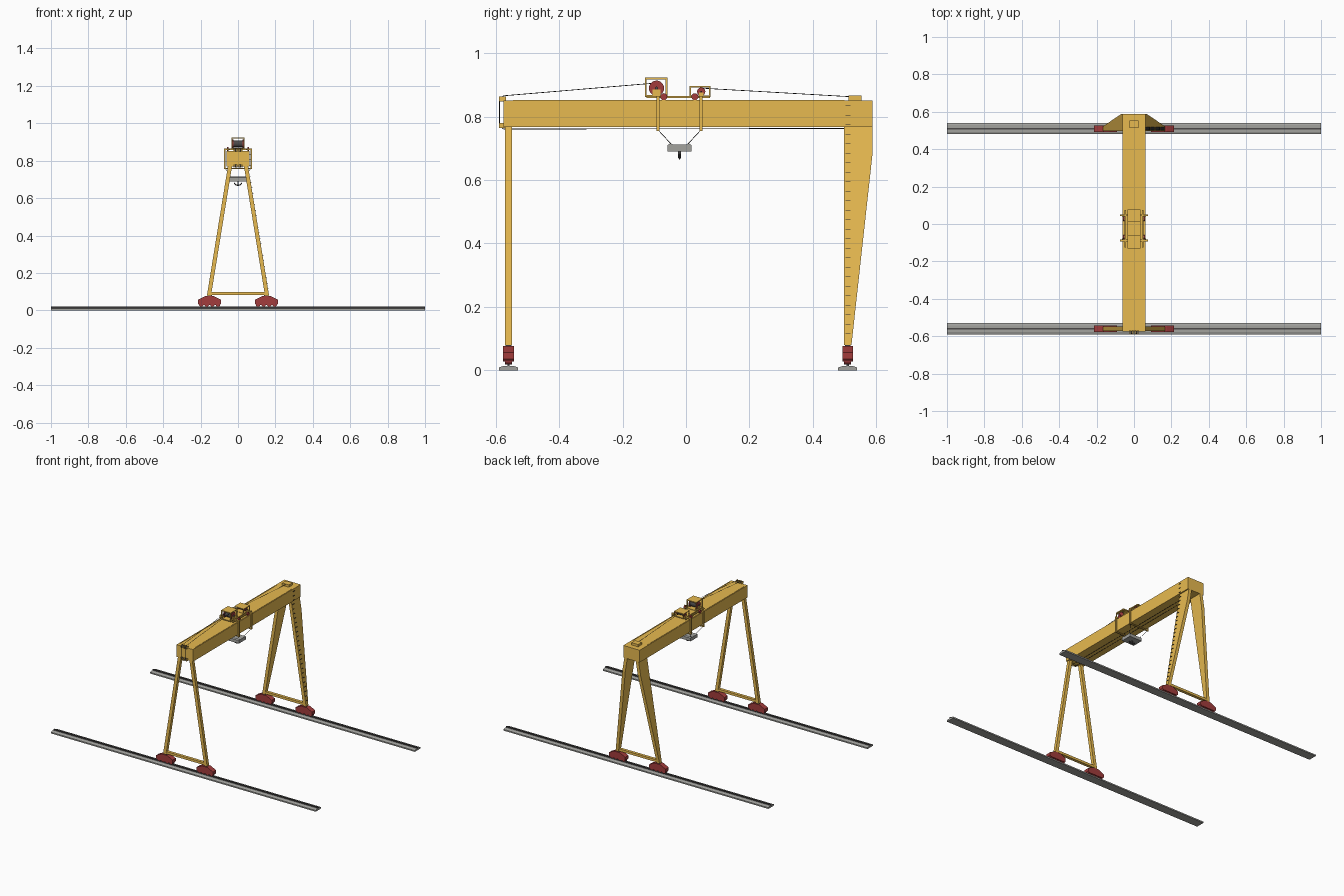
import bpy, bmesh, math
from mathutils import Vector

if "Cube" in bpy.data.objects:
    bpy.data.objects.remove(bpy.data.objects["Cube"])


def mat(name, c):
    m = bpy.data.materials.new(name)
    m.diffuse_color = (*c, 1)
    m.use_nodes = True
    m.node_tree.nodes["Principled BSDF"].inputs["Base Color"].default_value = m.diffuse_color
    return m


YELLOW = mat("crane yellow", (0.80, 0.49, 0.08))
RED = mat("bogie red", (0.36, 0.045, 0.045))
GREY = mat("concrete grey", (0.36, 0.36, 0.34))
STEEL = mat("dark steel", (0.07, 0.065, 0.065))
BLACK = mat("rope black", (0.02, 0.02, 0.02))


def finish(name, bm, m):
    bmesh.ops.recalc_face_normals(bm, faces=bm.faces)
    me = bpy.data.meshes.new(name)
    bm.to_mesh(me)
    bm.free()
    me.materials.append(m)
    ob = bpy.data.objects.new(name, me)
    bpy.context.collection.objects.link(ob)
    return ob


def add_box(bm, x0, x1, y0, y1, z0, z1):
    vs = bmesh.ops.create_cube(bm, size=1)["verts"]
    for v in vs:
        v.co = Vector(((x0 + x1) / 2 + v.co.x * (x1 - x0), (y0 + y1) / 2 + v.co.y * (y1 - y0),
                       (z0 + z1) / 2 + v.co.z * (z1 - z0)))


def boxes(name, m, *bs):
    bm = bmesh.new()
    for b in bs:
        add_box(bm, *b)
    return finish(name, bm, m)


def prism(name, m, pts_a, pts_b):
    # solid between two matching outlines
    bm = bmesh.new()
    a = [bm.verts.new(p) for p in pts_a]
    b = [bm.verts.new(p) for p in pts_b]
    bm.faces.new(a)
    bm.faces.new(b)
    for i in range(len(a)):
        j = (i + 1) % len(a)
        bm.faces.new((a[i], a[j], b[j], b[i]))
    return finish(name, bm, m)


def rod(name, m, p, q, r, n=8):
    # cylinder from p to q
    p, q = Vector(p), Vector(q)
    bm = bmesh.new()
    bmesh.ops.create_cone(bm, cap_ends=True, segments=n, radius1=r, radius2=r, depth=(q - p).length)
    rot = (q - p).to_track_quat('Z', 'Y')
    for v in bm.verts:
        v.co = rot @ v.co + (p + q) / 2
    ob = finish(name, bm, m)
    if n >= 12:
        for f in ob.data.polygons:
            f.use_smooth = len(f.vertices) == 4
    return ob


def rope(name, pts, r=0.0011):
    for p, q in zip(pts, pts[1:]):
        rod(name, BLACK, p, q, r, 6)


FY, RY = -0.56, 0.51     # the two track lines


def leg_x(z):
    return 0.155 - (z - 0.08) * 0.112 / 0.69


# tracks: stepped concrete beds with a steel rail
for y in (FY, RY):
    prof = [(-0.03, 0), (0.03, 0), (0.03, 0.009), (0.018, 0.013), (-0.018, 0.013), (-0.03, 0.009)]
    prism("track_bed", GREY, [(-1, y + a, z) for a, z in prof], [(1, y + a, z) for a, z in prof])
    boxes("track_rail", STEEL, (-1, 1, y - 0.0035, y + 0.0035, 0.012, 0.02))
    # tie beam between the leg feet
    boxes("tie_beam", YELLOW, (-0.155, 0.155, y - 0.01, y + 0.01, 0.082, 0.098))
    # bogies
    for s in (-1, 1):
        cx = s * 0.152
        prof = [(-0.055, 0.028), (0.055, 0.028), (0.062, 0.036), (0.062, 0.056),
                (0.022, 0.076), (-0.022, 0.076), (-0.062, 0.056), (-0.062, 0.036)]
        prism("bogie", RED, [(cx + a, y - 0.017, z) for a, z in prof],
              [(cx + a, y + 0.017, z) for a, z in prof])
        boxes("bogie_pivot", STEEL, (cx - 0.012, cx + 0.012, y - 0.009, y + 0.009, 0.07, 0.083))
        for dx in (-0.045, -0.015, 0.015, 0.045):
            rod("bogie_wheel", RED, (cx + dx, y - 0.011, 0.031), (cx + dx, y + 0.011, 0.031), 0.012, 16)

# legs: slim front pair, rear pair widening to the top
front = [(-0.571, 0.08), (-0.549, 0.08), (-0.549, 0.78), (-0.571, 0.78)]
rear = [(0.498, 0.08), (0.522, 0.08), (0.588, 0.68), (0.588, 0.78), (0.498, 0.78)]
for s in (-1, 1):
    for name, prof in (("front_leg", front), ("rear_leg", rear)):
        prism(name, YELLOW, [(s * (leg_x(z) - 0.011), y, z) for y, z in prof],
              [(s * (leg_x(z) + 0.011), y, z) for y, z in prof])

# main girder with thin trolley rails
boxes("main_girder", YELLOW, (-0.062, 0.062, -0.575, 0.588, 0.768, 0.851))
for s in (-1, 1):
    boxes("trolley_rail", YELLOW, (s * 0.056 - 0.002, s * 0.056 + 0.002, -0.545, 0.5, 0.850, 0.853))
boxes("rope_anchor_box", YELLOW, (-0.025, 0.025, 0.513, 0.553, 0.85, 0.867))

# ladder up the right rear leg and girder side
z = 0.115
while z < 0.845:
    x = leg_x(z) + 0.011 if z < 0.765 else 0.062
    boxes("ladder_rung", BLACK, (x - 0.002, x + 0.004, 0.503, 0.519, z - 0.001, z + 0.001))
    z += 0.03

# rope guide brackets and sheaves at the front end
for zc in (0.772, 0.856):
    boxes("sheave_bracket", YELLOW, *[(x - 0.002, x + 0.002, -0.59, -0.568, zc - 0.008, zc + 0.008)
                                      for x in (-0.021, -0.005, 0.005, 0.021)])
    for x in (-0.013, 0.013):
        rod("guide_sheave", STEEL, (x - 0.004, -0.58, zc), (x + 0.004, -0.58, zc), 0.008, 12)


# trolley: open winch frames, dark drums with red end flanges
def winch(name, y0, y1, z0, z1, t, drum_y, drum_z, r):
    w = 0.036
    bs = [(-w, w, y0, y1, z1 - t, z1), (-w, w, y0, y1, z0, z0 + t)]
    for s in (-1, 1):
        x0, x1 = sorted((s * w, s * (w - t)))
        bs += [(x0, x1, y0, y0 + t, z0, z1), (x0, x1, y1 - t, y1, z0, z1)]
    boxes(name + "_frame", YELLOW, *bs)
    rod(name + "_drum", STEEL, (-0.026, drum_y, drum_z), (0.026, drum_y, drum_z), r * 0.75, 20)
    for s in (-1, 1):
        rod(name + "_flange", RED, (s * 0.024, drum_y, drum_z), (s * 0.03, drum_y, drum_z), r, 20)
    rod(name + "_axle", STEEL, (-0.036, drum_y, drum_z), (0.036, drum_y, drum_z), r * 0.2, 12)
    boxes(name + "_bearing", YELLOW, *[(s * 0.032 - 0.002, s * 0.032 + 0.002, drum_y - r * 0.5,
                                        drum_y + r * 0.5, z0, drum_z - r * 0.2) for s in (-1, 1)])


winch("main_winch", -0.13, -0.058, 0.862, 0.924, 0.006, -0.093, 0.89, 0.024)
winch("small_winch", 0.011, 0.077, 0.862, 0.897, 0.005, 0.048, 0.879, 0.013)
boxes("trolley_deck", YELLOW, (-0.036, 0.036, -0.06, 0.013, 0.859, 0.865))
for s in (-1, 1):
    # side rails, wheels and hangers straddling the girder
    x = s * 0.048
    boxes("trolley_side_rail", YELLOW, (x - 0.004, x + 0.004, -0.125, 0.075, 0.859, 0.865))
    for y in (-0.07, 0.028):
        rod("trolley_wheel", RED, (s * 0.051, y, 0.863), (s * 0.06, y, 0.863), 0.011, 16)
    for y in (-0.088, 0.047):
        x = s * 0.07
        boxes("trolley_hanger", YELLOW, (x - 0.004, x + 0.004, y - 0.0045, y + 0.0045, 0.757, 0.865))
for y in (-0.088, 0.047):
    boxes("trolley_cross_beam", YELLOW, (-0.074, 0.074, y - 0.0045, y + 0.0045, 0.857, 0.866),
          (-0.074, 0.074, y - 0.0045, y + 0.0045, 0.755, 0.761))

# hook block
prof = [(-0.058, 0.690), (0.017, 0.690), (0.017, 0.711), (0.008, 0.716), (0.0, 0.712),
        (-0.041, 0.712), (-0.049, 0.716), (-0.058, 0.711)]
prism("hook_block", GREY, [(-0.047, y, z) for y, z in prof], [(0.047, y, z) for y, z in prof])
boxes("hook_shank", STEEL, (-0.004, 0.004, -0.0245, -0.0155, 0.670, 0.692))
cu = [(0.02 * math.sin(a), -0.02, 0.686 - 0.018 * math.cos(a)) for a in
      [math.radians(d) for d in range(-75, 76, 25)]]
for p, q in zip(cu, cu[1:]):
    rod("double_hook", STEEL, p, q, 0.003)

# ropes
for s in (-1, 1):
    for y0, y1 in ((-0.088, -0.047), (0.047, 0.006)):
        rope("hoist_rope", [(s * 0.068, y0, 0.758), (s * 0.04, y1, 0.714)])
    x = s * 0.013
    rope("haul_rope", [(x, -0.11, 0.905), (x, -0.575, 0.866), (x, -0.588, 0.858),
                       (x, -0.588, 0.77), (x, -0.575, 0.761), (x, 0.5, 0.763)])
rope("rear_rope", [(0, 0.05, 0.89), (0, 0.52, 0.863)])
